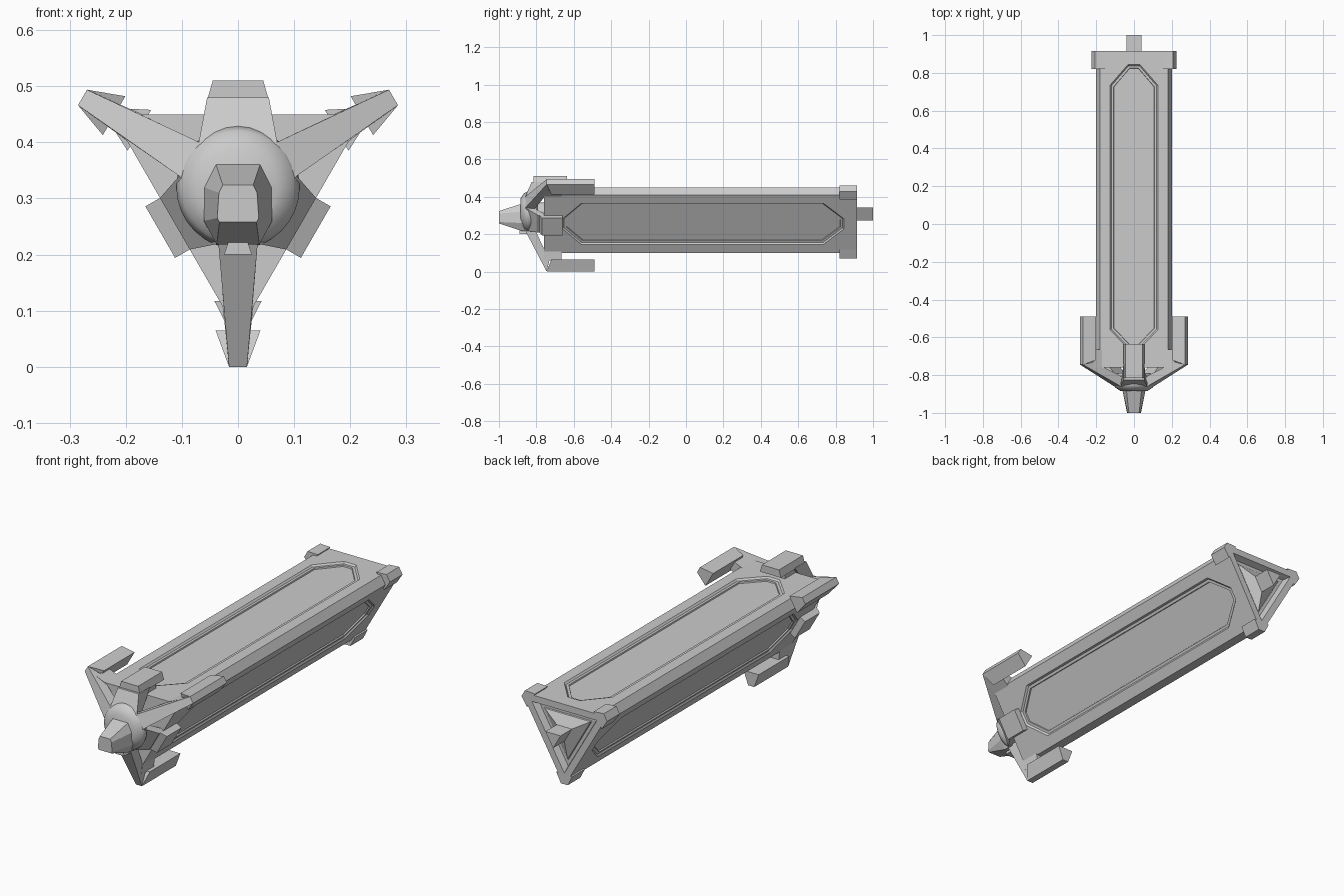
import bpy, bmesh
from math import cos, sin, radians

if "Cube" in bpy.data.objects:
    bpy.data.objects.remove(bpy.data.objects["Cube"])

CZ = 0.32                      # height of the long axis
CORNERS = (-90, 30, 150)       # directions of the prism edges
FACES = (90, -30, 210)         # directions of the prism faces


def loft(name, ang, rings, smooth=False):
    """Skin rings of (radial, tangential, y) points, turned by ang about the long axis."""
    c, s = cos(radians(ang)), sin(radians(ang))
    bm = bmesh.new()
    vs = [[bm.verts.new((r * c - t * s, y, CZ + r * s + t * c)) for r, t, y in ring]
          for ring in rings]
    n = len(vs[0])
    for a, b in zip(vs, vs[1:]):
        for i in range(n):
            j = (i + 1) % n
            bm.faces.new((a[i], a[j], b[j], b[i]))
    bm.faces.new(vs[0])
    bm.faces.new(vs[-1])
    bmesh.ops.recalc_face_normals(bm, faces=bm.faces)
    me = bpy.data.meshes.new(name)
    bm.to_mesh(me)
    bm.free()
    ob = bpy.data.objects.new(name, me)
    bpy.context.collection.objects.link(ob)
    if smooth:
        for p in me.polygons:
            p.use_smooth = True
    return ob


def extrude(name, ang, profile, y0, y1):
    return loft(name, ang, [[(r, t, y) for r, t in profile] for y in (y0, y1)])


def wedge(r0, w0, r1, w1):
    return [(r0, -w0), (r0, w0), (r1, w1), (r1, -w1)]


def ngon(radius, y, n=3, start=-90):
    return [(radius * cos(radians(start + 360 * k / n)),
             radius * sin(radians(start + 360 * k / n)), y) for k in range(n)]


def cut(target, cutter):
    cutter.hide_render = True
    m = target.modifiers.new("cut", 'BOOLEAN')
    m.operation, m.solver, m.object = 'DIFFERENCE', 'EXACT', cutter
    bpy.context.view_layer.objects.active = target
    bpy.ops.object.modifier_apply(modifier=m.name)
    bpy.data.objects.remove(cutter, do_unlink=True)


# Triangular prism body with cut-off edges
outline = []
for a in CORNERS:
    c, s = cos(radians(a)), sin(radians(a))
    outline += [(0.22 * c - t * s, 0.22 * s + t * c) for t in (-0.023, 0.023)]
body = extrude("body", 0, outline, -0.76, 0.915)


# Stepped, elongated octagonal panel sunk into each face
def panel_ring(r, d):
    w, k = 0.128 - d, 0.032 - d * 0.4
    a, b, e, f = -0.66 + d, -0.56 + d * 0.4, 0.735 - d * 0.4, 0.845 - d
    return [(r, -k, a), (r, k, a), (r, w, b), (r, w, e),
            (r, k, f), (r, -k, f), (r, -w, e), (r, -w, b)]


for a in FACES:
    cut(body, loft("cutter", a, [panel_ring(0.14, -0.008), panel_ring(0.122, 0.008)]))
    cut(body, loft("cutter", a, [panel_ring(0.13, 0.018), panel_ring(0.116, 0.022)]))

# Rear triangular recess with a raised pyramid and stem
cut(body, loft("cutter", 0, [ngon(0.205, 0.925), ngon(0.175, 0.885)]))
loft("rear_stem", 0, [ngon(0.15, 0.88), ngon(0.14, 0.89), ngon(0.046, 0.915), ngon(0.046, 1.0)])

for a in CORNERS:
    # Rear corner guards
    extrude("rear_corner_guard", a, wedge(0.203, 0.042, 0.25, 0.018), 0.82, 0.915)
    # Long swept arm from the hub to the claw
    loft("claw_arm", a, [
        [(0.02, -0.07, -0.865), (0.02, 0.07, -0.865), (0.02, 0.07, -0.81), (0.02, -0.07, -0.81)],
        [(0.10, -0.035, -0.86), (0.10, 0.035, -0.86), (0.09, 0.035, -0.81), (0.09, -0.035, -0.81)],
        [(0.32, -0.016, -0.745), (0.32, 0.016, -0.745), (0.26, 0.022, -0.73), (0.26, -0.022, -0.73)]])
    # Claw running back alongside the prism edge
    loft("claw", a, [
        [(0.255, -0.04, -0.72), (0.255, 0.04, -0.72), (0.32, 0.016, -0.745), (0.32, -0.016, -0.745)],
        [(r, t, -0.49) for r, t in wedge(0.255, 0.04, 0.32, 0.016)]])
    # Mount joining claw and body
    extrude("claw_mount", a, wedge(0.19, 0.03, 0.26, 0.022), -0.76, -0.665)

for a in FACES:
    top = a == 90
    r1, w1, y1 = (0.16, 0.055, -0.825) if top else (0.13, 0.053, -0.79)
    # Short arm of the hub star
    loft("short_arm", a, [
        [(0.02, -0.08, -0.865), (0.02, 0.08, -0.865), (0.02, 0.08, -0.81), (0.02, -0.08, -0.81)],
        [(0.08, -0.07, -0.86), (0.08, 0.07, -0.86), (0.08, 0.06, -0.80), (0.08, -0.06, -0.80)],
        [(r1, -w1, y1), (r1, w1, y1), (r1, w1, -0.74), (r1, -w1, -0.74)]])
    # Block gripping the face
    if top:
        extrude("top_grip", a, wedge(0.155, 0.055, 0.19, 0.045), -0.815, -0.635)
        extrude("top_grip_mount", a, wedge(0.12, 0.045, 0.16, 0.045), -0.77, -0.68)
    else:
        loft("side_grip", a, [
            [(0.115, -0.053, -0.79), (0.115, 0.053, -0.79), (0.16, 0.053, -0.77), (0.16, -0.053, -0.77)],
            [(r, t, -0.66) for r, t in wedge(0.115, 0.053, 0.16, 0.053)]])

# Rounded hub and neck
loft("hub", 0, [ngon(0.085, -0.79, 32), ngon(0.11, -0.845, 32), ngon(0.10, -0.865, 32),
                ngon(0.07, -0.885, 32)], smooth=True)
loft("neck", 0, [ngon(0.05, -0.80, 12), ngon(0.05, -0.75, 12)])


# Faceted nose, mirrored half outlines in front-view coordinates
def nose_ring(half, y):
    pts = half + [(-x, z) for x, z in reversed(half)]
    return [(x, z - CZ, y) for x, z in pts]


base = [(0.04, 0.362), (0.061, 0.32), (0.061, 0.26), (0.038, 0.218)]
tip = [(0.027, 0.324), (0.034, 0.31), (0.037, 0.265), (0.033, 0.258)]
loft("nose", 0, [nose_ring(base, -0.83), nose_ring(base, -0.88), nose_ring(tip, -1.0)])
loft("nose_chin", 0, [nose_ring([(0.013, 0.235), (0.025, 0.2)], -0.89),
                      nose_ring([(0.013, 0.235), (0.025, 0.2)], -0.81)])
